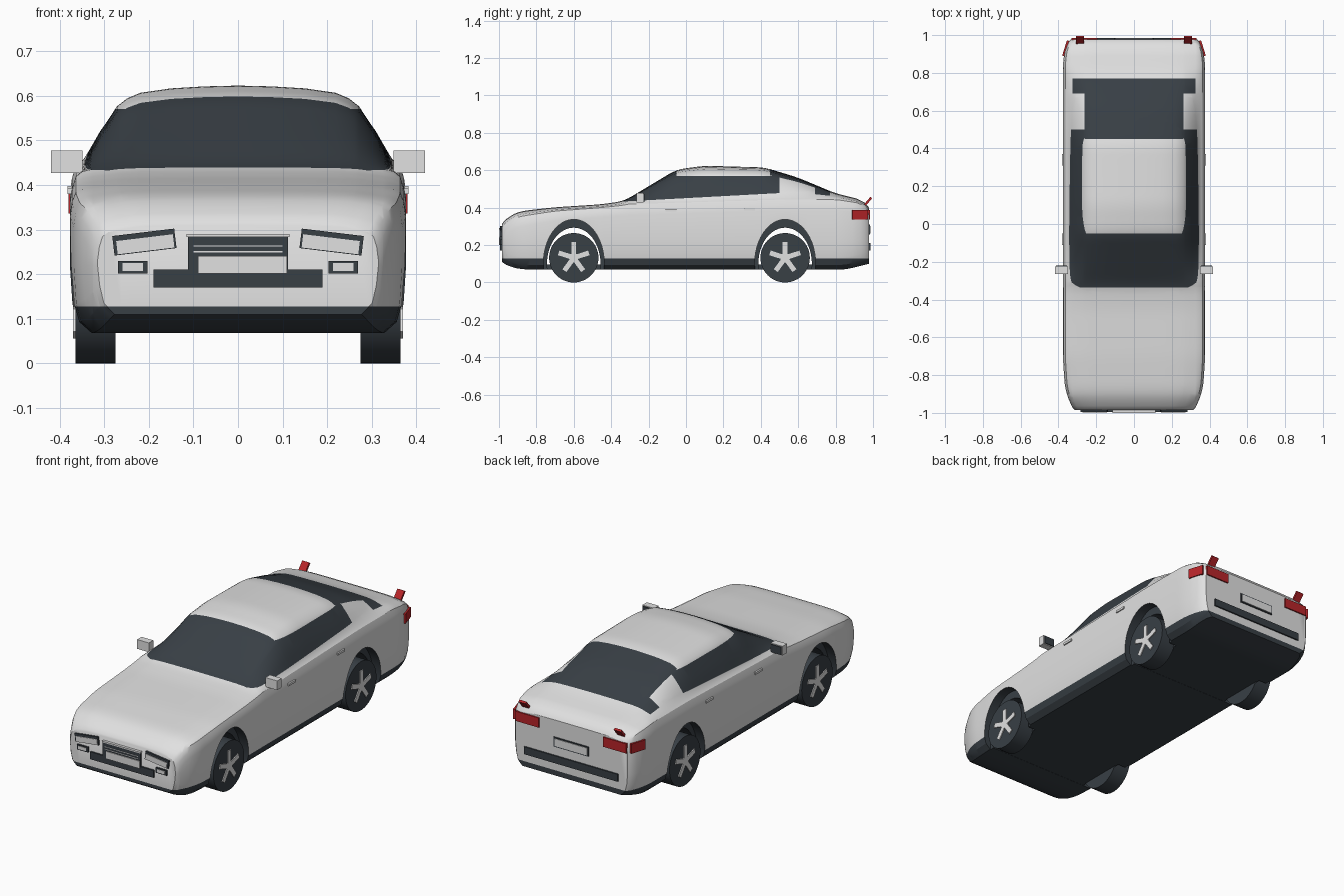
import bpy, bmesh, math
from mathutils import Vector

if "Cube" in bpy.data.objects:
    bpy.data.objects.remove(bpy.data.objects["Cube"])


def material(name, rgb):
    m = bpy.data.materials.new(name)
    m.diffuse_color = (*rgb, 1)
    m.use_nodes = True
    m.node_tree.nodes["Principled BSDF"].inputs["Base Color"].default_value = m.diffuse_color
    return m


DARK = material("dark glass and trim", (0.04, 0.05, 0.06))
PAINT = material("light grey paint", (0.75, 0.75, 0.75))
RED = material("red lamp", (0.48, 0.018, 0.022))


def finish(name, bm, mats, smooth=True):
    me = bpy.data.meshes.new(name)
    bmesh.ops.recalc_face_normals(bm, faces=bm.faces)
    bm.to_mesh(me)
    bm.free()
    ob = bpy.data.objects.new(name, me)
    bpy.context.collection.objects.link(ob)
    for m in mats:
        me.materials.append(m)
    if smooth:
        shade(ob)
    return ob


def shade(ob):
    bpy.ops.object.select_all(action='DESELECT')
    ob.select_set(True)
    bpy.context.view_layer.objects.active = ob
    bpy.ops.object.shade_smooth_by_angle(angle=math.radians(32))


def box(name, c, size, mat, rot=(0, 0, 0)):
    bm = bmesh.new()
    bmesh.ops.create_cube(bm, size=1)
    bmesh.ops.scale(bm, vec=size, verts=bm.verts)
    ob = finish(name, bm, [mat], False)
    ob.location, ob.rotation_euler = c, rot
    return ob


def drum(name, c, ry, rz, width, mat, bevel=0):
    # elliptical cylinder with its axis along x
    bm = bmesh.new()
    n = 48
    rings = [[bm.verts.new((x, ry * math.cos(2 * math.pi * i / n), rz * math.sin(2 * math.pi * i / n)))
              for i in range(n)] for x in (-width / 2, width / 2)]
    caps = [bm.faces.new(r) for r in rings]
    for i in range(n):
        j = (i + 1) % n
        bm.faces.new((rings[0][i], rings[0][j], rings[1][j], rings[1][i]))
    if bevel:
        edges = list({e for f in caps for e in f.edges})
        bmesh.ops.bevel(bm, geom=edges, offset=bevel, segments=3, affect='EDGES', profile=0.5)
    ob = finish(name, bm, [mat])
    ob.location = c
    return ob


# ---- body: side and plan curves, lofted along y
Y0, Y1 = -0.985, 0.978
TOP = [(-.985, .31), (-.97, .335), (-.93, .365), (-.88, .382), (-.7, .402), (-.45, .418), (-.33, .436),
       (-.05, .604), (.1, .624), (.42, .615), (.6, .56), (.8, .476), (.95, .44), (.978, .40)]
SHOULDER = [(-.985, .27), (-.93, .33), (-.7, .37), (-.33, .4), (.5, .425), (.8, .425), (.95, .41), (.978, .37)]
WIDTH = [(-.985, .315), (-.96, .335), (-.87, .366), (-.7, .377), (.85, .377), (.95, .362), (.978, .335)]
BOTTOM = [(-.985, .11), (-.94, .08), (-.85, .068), (.85, .068), (.978, .1)]


def lerp(pts, y):
    for (a, u), (b, v) in zip(pts, pts[1:]):
        if y <= b:
            return u + (v - u) * max(0, (y - a) / (b - a))
    return pts[-1][1]


def curve(pts, y):
    d = max(0, min(.04, y - Y0, Y1 - y))
    return sum(lerp(pts, y + d * k / 4) for k in range(-4, 5)) / 9


def section(y):
    zt, zs, w, zb = (curve(p, y) for p in (TOP, SHOULDER, WIDTH, BOTTOM))
    zd = zs + min(.03, (zt - zs) * .6)
    h = zt - zd
    half = [(0, zb), (.88 * w, zb), (.955 * w, zb + .025), (.985 * w, zb + .065), (w, .22), (w, zs - .04),
            (.988 * w, zs - .01), (.965 * w, zs + (zd - zs) * .6), (.925 * w, zd),
            (.82 * w, zd + .42 * h), (.72 * w, zd + .74 * h), (.66 * w, zd + .84 * h), (.58 * w, zd + .91 * h),
            (.4 * w, zd + .965 * h), (.2 * w, zd + .99 * h), (0, zt)]
    return half + [(-x, z) for x, z in half[-2:0:-1]]


bm = bmesh.new()
ys = sorted([Y0 + (Y1 - Y0) * i / 90 for i in range(91)] + [-.98, -.973, .972])
rings = [[bm.verts.new((x, y, z)) for x, z in section(y)] for y in ys]
for a, b in zip(rings, rings[1:]):
    for i in range(len(a)):
        j = (i + 1) % len(a)
        bm.faces.new((a[i], a[j], b[j], b[i]))
bm.faces.new(rings[0])
bm.faces.new(rings[-1])

# clean cut lines for the windows and the dark sill, then colour by region
SILL, SLOPE = .128, .054
belt = lambda y: .433 + SLOPE * (y + .33)
cuts = [((0, 0, SILL), (0, 0, 1)), ((0, 0, .57), (0, 0, 1)), ((0, 0, belt(0)), (0, -SLOPE, 1))]
cuts += [((0, y, 0), (0, 1, 0)) for y in (-.335, -.05, .45, .5, .69, .77)]
cuts += [((x, 0, 0), (1, 0, 0)) for x in (-.325, -.262, .262, .325)]
for co, no in cuts:
    bmesh.ops.bisect_plane(bm, geom=bm.verts[:] + bm.edges[:] + bm.faces[:], dist=1e-5,
                           plane_co=co, plane_no=Vector(no).normalized())
for f in bm.faces:
    x, y, z = f.calc_center_median()
    x = abs(x)
    windscreen = -.335 < y < -.05 and z > belt(y)
    side = -.05 <= y < .5 and belt(y) < z < .57
    rear = z > .43 and ((.45 < y < .69 and x < .262) or (.69 <= y < .77 and x < .325))
    f.material_index = 0 if z < SILL or windscreen or side or rear else 1
body = finish("car_body", bm, [DARK, PAINT], False)

# wheel arches
WHEELS = (-.6, .53)
cutters = []
for y in WHEELS:
    cutters.append(drum("arch_tunnel_cutter", (0, y, .1), .143, .193, 1, DARK))
    for s in (-1, 1):
        cutters.append(drum("arch_lip_cutter", (s * .45, y, .1), .163, .237, .25, DARK))
bpy.context.view_layer.objects.active = body
for c in cutters:
    c.hide_render = True
    m = body.modifiers.new("arch", 'BOOLEAN')
    m.operation, m.solver, m.object = 'DIFFERENCE', 'EXACT', c
    bpy.ops.object.modifier_apply(modifier=m.name)
for c in cutters:
    bpy.data.objects.remove(c)
shade(body)

# wheels with five spokes, and the floor between them
for y in WHEELS:
    box("axle_floor", (0, y, .125), (.56, .23, .11), DARK)
    box("floor_plate", (0, y, .082), (.56, .3, .026), DARK)
    for s in (-1, 1):
        drum("tyre", (s * .32, y, .132), .132, .132, .09, DARK, .012)
        drum("wheel_hub", (s * .366, y, .132), .025, .025, .008, PAINT)
        for k in range(5):
            a = 2 * math.pi * k / 5
            box("wheel_spoke", (s * .366, y - .05 * math.sin(a), .132 + .05 * math.cos(a)),
                (.008, .026, .07), PAINT, (a, 0, 0))

# parts on both sides
for s in (-1, 1):
    box("headlight_frame", (s * .21, -.988, .272), (.14, .014, .044), DARK, (0, s * .12, 0))
    box("headlight_lens", (s * .208, -.993, .267), (.128, .01, .03), PAINT, (0, s * .12, 0))
    box("fog_light_frame", (s * .236, -.988, .216), (.066, .012, .028), DARK)
    box("fog_light_lens", (s * .236, -.992, .216), (.046, .009, .017), PAINT)
    box("mirror", (s * .384, -.245, .452), (.07, .038, .05), PAINT)
    box("mirror_glass", (s * .384, -.224, .452), (.06, .006, .042), DARK)
    for y, z in ((-.08, .386), (.34, .392)):
        box("door_handle", (s * .376, y, z), (.012, .06, .012), PAINT)
    box("tail_light", (s * .262, .979, .362), (.14, .012, .052), RED)
    box("side_tail_light", (s * .362, .93, .362), (.012, .085, .052), RED, (0, 0, s * .3))
    box("rear_fin", (s * .285, .972, .432), (.042, .012, .058), RED, (-.7, 0, 0))

# front grille, slats, plate and intake
box("grille", (0, -.989, .245), (.225, .014, .09), DARK)
box("grille_top_bar", (0, -.991, .287), (.23, .017, .007), PAINT)
for z in (.25, .263):
    box("grille_slat", (0, -.992, z), (.2, .012, .003), PAINT)
box("front_plate", (.01, -.994, .221), (.2, .012, .04), PAINT)
box("front_intake", (0, -.987, .19), (.38, .014, .04), DARK)

# rear plate and bumper strip
box("rear_plate_frame", (0, .979, .283), (.21, .008, .052), DARK)
box("rear_plate", (0, .982, .283), (.196, .008, .04), PAINT)
box("rear_bumper_strip", (0, .978, .19), (.56, .016, .04), DARK)
